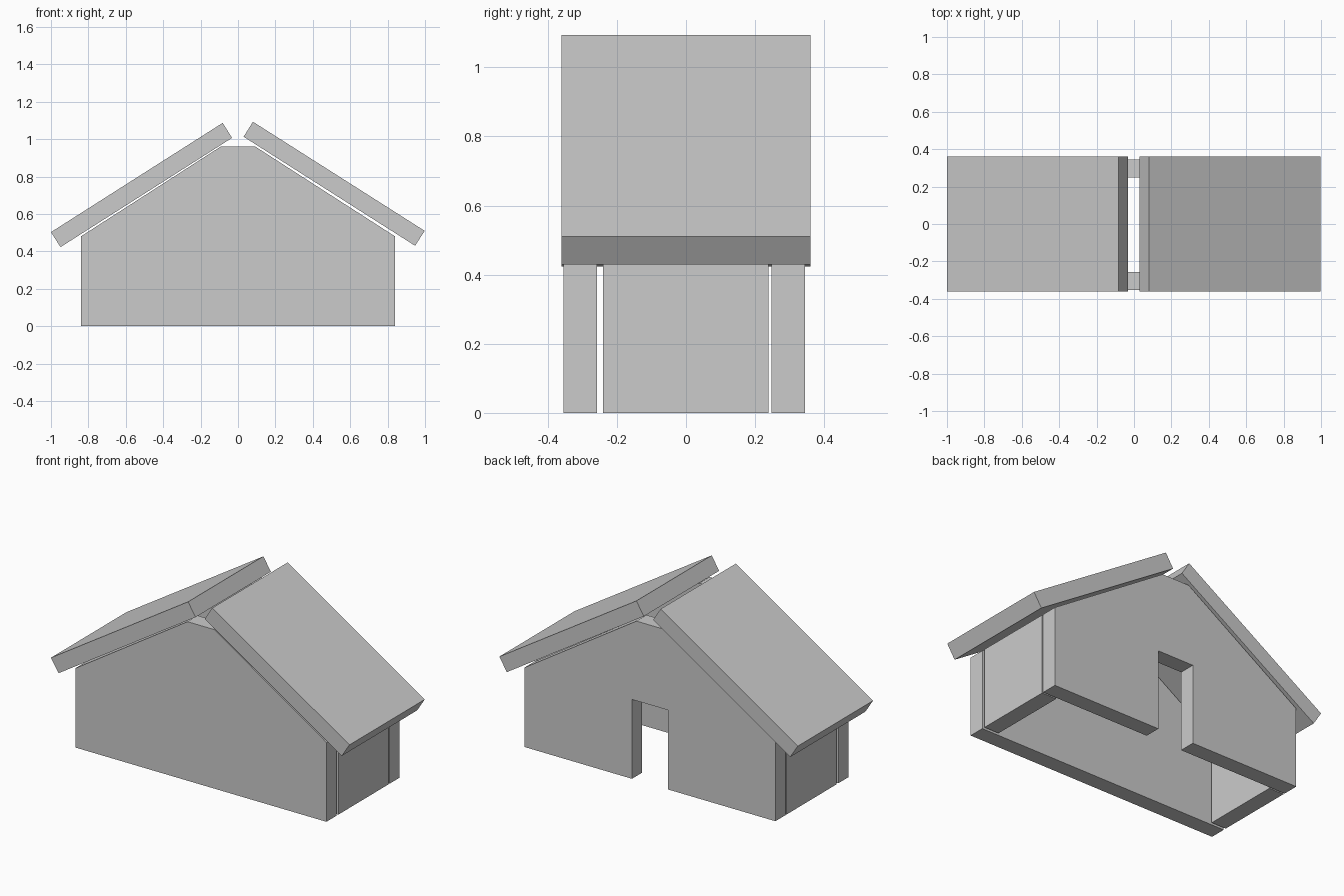
import bpy

if "Cube" in bpy.data.objects:
    bpy.data.objects.remove(bpy.data.objects["Cube"])


def extrude(name, profile, y0, y1):
    """Solid made from an (x, z) outline (counter-clockwise from the front), swept from y0 to y1."""
    n = len(profile)
    verts = [(x, y, z) for y in (y0, y1) for x, z in profile]
    faces = [tuple(range(n)), tuple(reversed(range(n, 2 * n)))]
    faces += [(i, i + n, (i + 1) % n + n, (i + 1) % n) for i in range(n)]
    mesh = bpy.data.meshes.new(name)
    mesh.from_pydata(verts, [], faces)
    obj = bpy.data.objects.new(name, mesh)
    bpy.context.collection.objects.link(obj)
    return obj


# Gable walls: plain at the front, with a doorway at the back
right_foot = [(0.84, 0), (0.84, 0.48), (0.09, 0.962)]
left_foot = [(-0.09, 0.962), (-0.84, 0.48), (-0.84, 0)]
doorway = [(-0.12, 0), (-0.12, 0.48), (0.12, 0.48), (0.12, 0)]
extrude("front_wall", right_foot + left_foot, -0.354, -0.257)
extrude("back_wall", right_foot + left_foot + doorway, 0.248, 0.345)

# Side walls, set between the gables with a small gap
for name, x0, x1 in (("left_wall", -0.84, -0.742), ("right_wall", 0.742, 0.84)):
    extrude(name, [(x0, 0), (x1, 0), (x1, 0.48), (x0, 0.48)], -0.24, 0.239)

# Sloping roof slabs, open along the ridge
extrude("right_roof", [(0.03, 1.013), (0.947, 0.43), (0.998, 0.51), (0.08, 1.093)], -0.36, 0.36)
extrude("left_roof", [(-0.082, 1.087), (-1.0, 0.503), (-0.949, 0.423), (-0.032, 1.007)], -0.36, 0.36)
